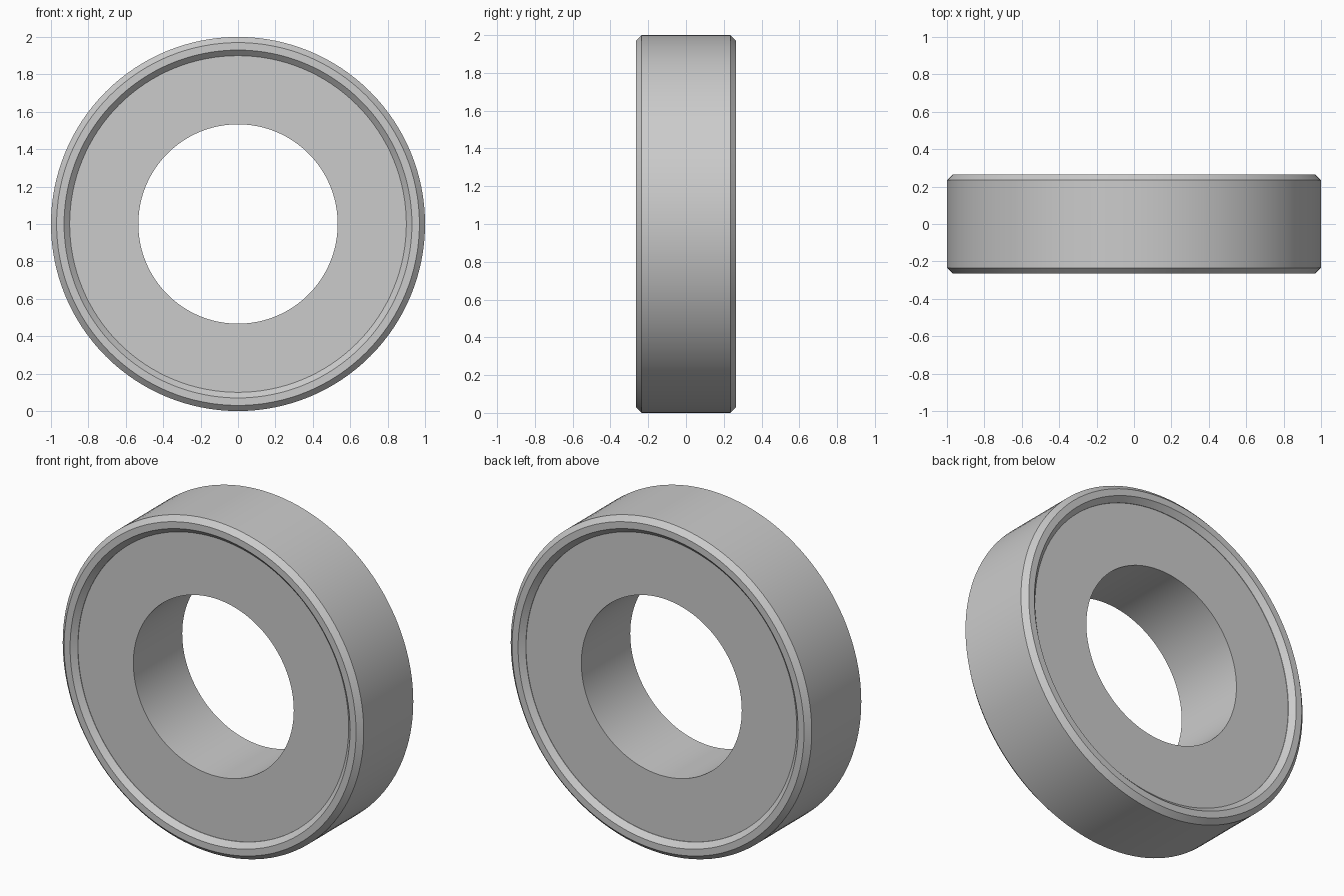
import bpy
import bmesh
import math
from mathutils import Matrix, Vector

cube = bpy.data.objects.get("Cube")
if cube:
    bpy.data.objects.remove(cube, do_unlink=True)

SEGMENTS = 128
HALF_WIDTH = 0.265
CHAMFER = 0.03
RECESS = 0.033

# Plain grey metal
metal = bpy.data.materials.new("grey metal")
metal.use_nodes = True
grey = (0.6, 0.6, 0.6, 1)
metal.diffuse_color = grey
metal.node_tree.nodes["Principled BSDF"].inputs["Base Color"].default_value = grey

# Half cross-section as (radius, y): bore, recessed face, bevelled lip, outer wall
front = [
    (0.533, -HALF_WIDTH + RECESS),
    (0.9, -HALF_WIDTH + RECESS),
    (0.9, -HALF_WIDTH + CHAMFER),
    (0.93, -HALF_WIDTH),
    (1 - CHAMFER, -HALF_WIDTH),
    (1, -HALF_WIDTH + CHAMFER),
]
profile = front + [(r, -y) for r, y in reversed(front)]

# Spin the closed section about the y axis
bm = bmesh.new()
rings = []
for i in range(SEGMENTS):
    turn = Matrix.Rotation(math.tau * i / SEGMENTS, 3, 'Y')
    rings.append([bm.verts.new(turn @ Vector((r, y, 0)) + Vector((0, 0, 1)))
                  for r, y in profile])
for i, ring in enumerate(rings):
    following = rings[(i + 1) % SEGMENTS]
    for j in range(len(profile)):
        k = (j + 1) % len(profile)
        bm.faces.new((ring[j], ring[k], following[k], following[j]))
bmesh.ops.recalc_face_normals(bm, faces=bm.faces)

mesh = bpy.data.meshes.new("bearing_ring")
bm.to_mesh(mesh)
bm.free()
mesh.materials.append(metal)
bearing = bpy.data.objects.new("bearing_ring", mesh)
bpy.context.collection.objects.link(bearing)

# Smooth round walls, crisp bevel edges
bpy.ops.object.select_all(action='DESELECT')
bearing.select_set(True)
bpy.context.view_layer.objects.active = bearing
bpy.ops.object.shade_smooth_by_angle(angle=math.radians(30))
